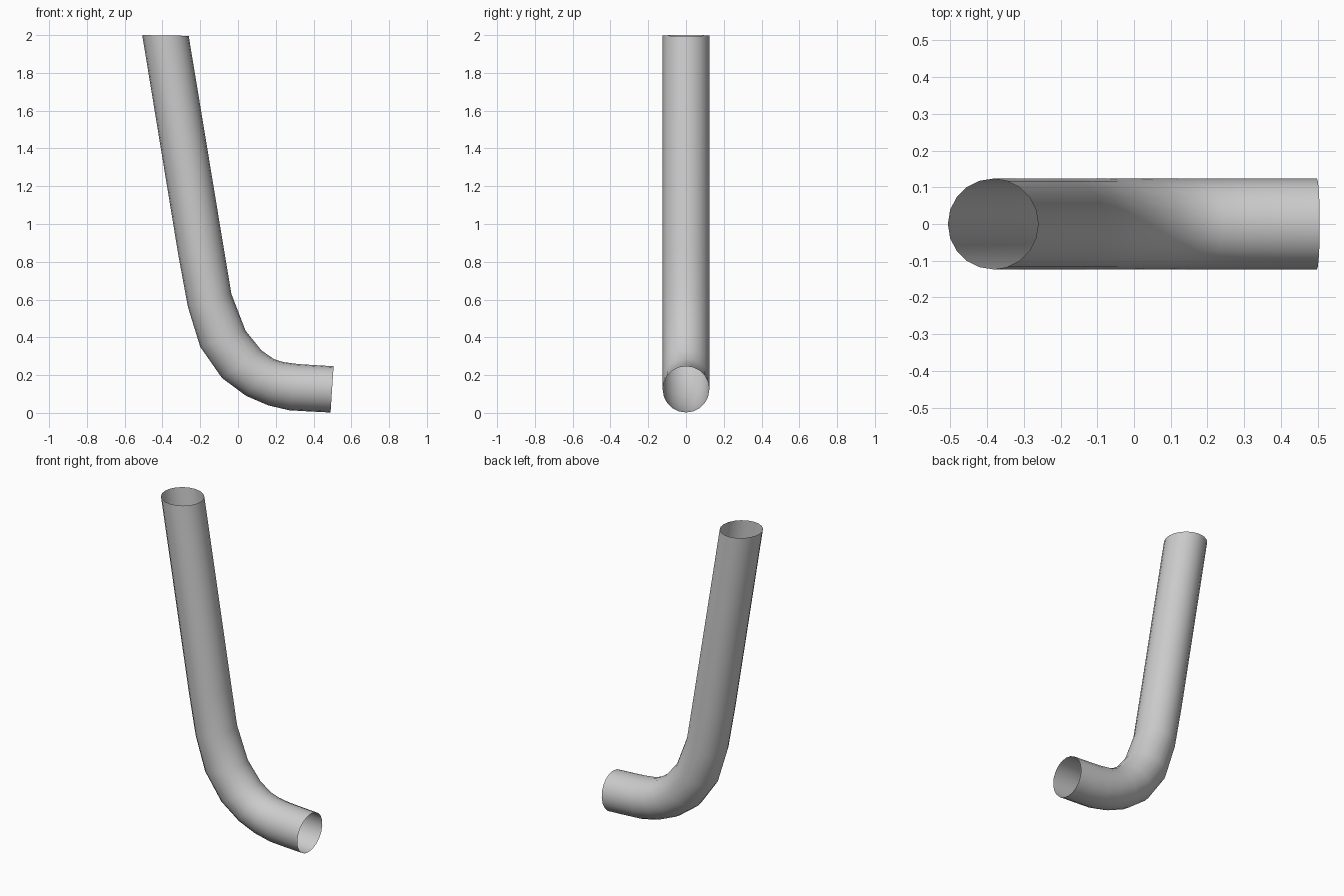
import bpy, bmesh, math
from mathutils import Vector

if "Cube" in bpy.data.objects:
    bpy.data.objects.remove(bpy.data.objects["Cube"])

SIDES = 20
RADIUS = 0.1235

# Each ring of the bent pipe: outer-bend point and inner-bend point (x, z)
rings = [
    ((-0.507, 2.000), (-0.261, 1.996)),
    ((-0.315, 0.830), (-0.075, 0.870)),
    ((-0.265, 0.560), (-0.035, 0.630)),
    ((-0.200, 0.350), (0.040, 0.435)),
    ((-0.085, 0.185), (0.125, 0.330)),
    ((0.043, 0.090), (0.190, 0.285)),
    ((0.160, 0.040), (0.240, 0.269)),
    ((0.270, 0.014), (0.315, 0.259)),
    ((0.370, 0.008), (0.405, 0.253)),
    ((0.490, 0.002), (0.506, 0.247)),
]

# Loft an open-ended tube through the rings
bm = bmesh.new()
loops = []
for (ox, oz), (ix, iz) in rings:
    outer, inner = Vector((ox, 0, oz)), Vector((ix, 0, iz))
    centre, arm = (outer + inner) / 2, (outer - inner) / 2
    loop = []
    for i in range(SIDES):
        a = math.tau * i / SIDES
        loop.append(bm.verts.new(centre + arm * math.cos(a)
                                 + Vector((0, RADIUS * math.sin(a), 0))))
    loops.append(loop)
for a, b in zip(loops, loops[1:]):
    for i in range(SIDES):
        j = (i + 1) % SIDES
        bm.faces.new((a[i], b[i], b[j], a[j]))

# Make the normals face away from the pipe's axis
bm.normal_update()
face = bm.faces[:][0]
axis = sum((v.co for v in loops[0] + loops[1]), Vector()) / (2 * SIDES)
if face.normal.dot(face.calc_center_median() - axis) < 0:
    bmesh.ops.reverse_faces(bm, faces=bm.faces[:])

mesh = bpy.data.meshes.new("bent_pipe")
bm.to_mesh(mesh)
bm.free()
pipe = bpy.data.objects.new("bent_pipe", mesh)
bpy.context.collection.objects.link(pipe)
bpy.context.view_layer.objects.active = pipe
pipe.select_set(True)
bpy.ops.object.shade_smooth_by_angle(angle=math.radians(30))
